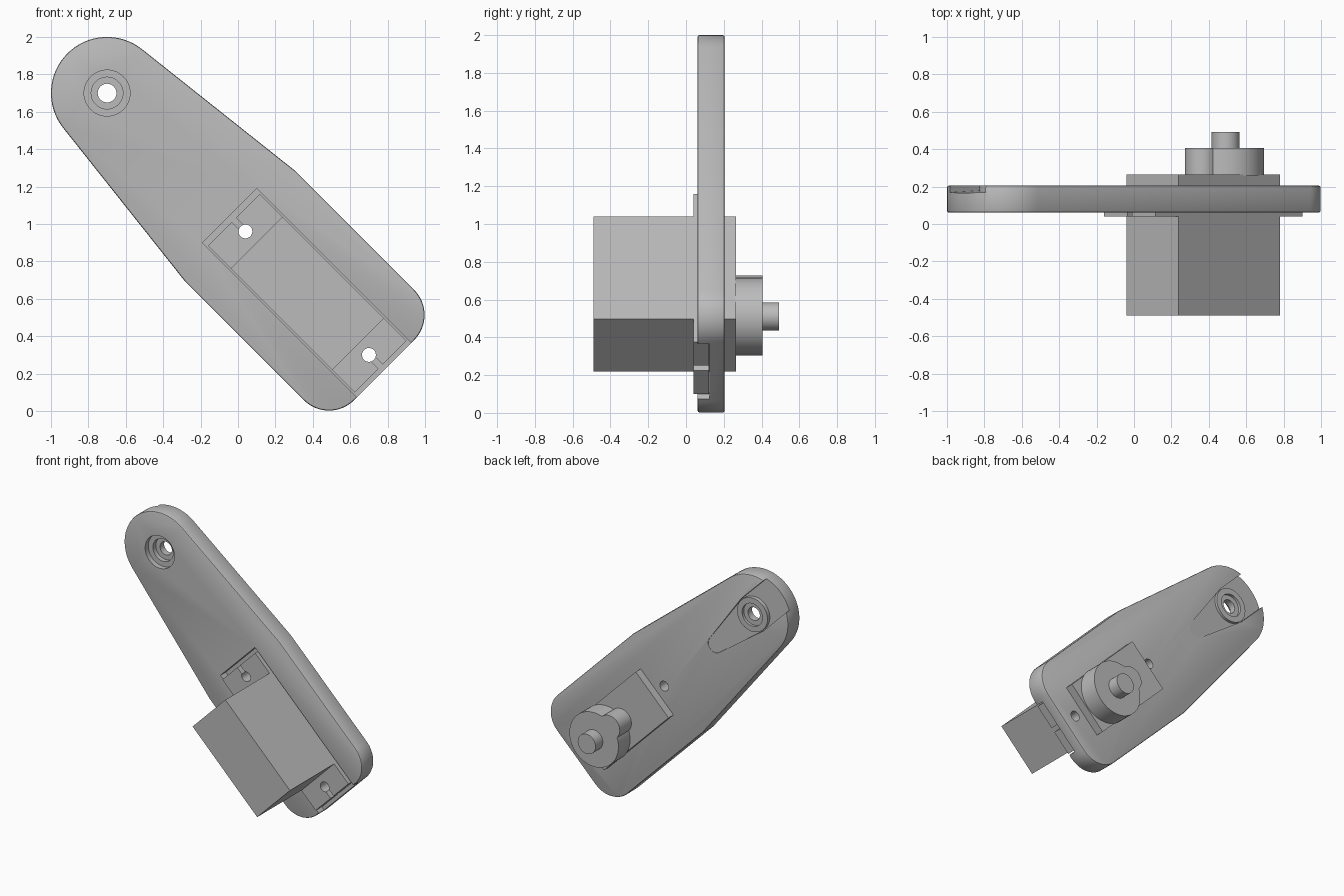
import bpy, bmesh
from math import sin, cos, radians, sqrt, atan2, acos, degrees

cube = bpy.data.objects.get("Cube")
if cube:
    bpy.data.objects.remove(cube, do_unlink=True)

grey = bpy.data.materials.new("plain_grey")
grey.use_nodes = True
grey.diffuse_color = (0.5, 0.5, 0.5, 1)
grey.node_tree.nodes["Principled BSDF"].inputs["Base Color"].default_value = (0.5, 0.5, 0.5, 1)


def place(u, v, y):
    """u runs down the arm from the pivot, v across it, y is depth."""
    return (-0.7 + (u + v) / sqrt(2), y, 1.7 + (v - u) / sqrt(2))


def arc(u, v, r, a0, a1, n=24):
    angles = [radians(a0 + (a1 - a0) * i / n) for i in range(n + 1)]
    return [(u + r * cos(a), v + r * sin(a)) for a in angles]


def prism(name, outline, front, back):
    """Extrude an outline in depth; front may be a function of u."""
    bm = bmesh.new()
    depth = front if callable(front) else lambda u: front
    a = [bm.verts.new(place(u, v, depth(u))) for u, v in outline]
    b = [bm.verts.new(place(u, v, back)) for u, v in outline]
    bm.faces.new(a)
    bm.faces.new(b)
    for i in range(len(a)):
        j = (i + 1) % len(a)
        bm.faces.new((a[i], a[j], b[j], b[i]))
    bmesh.ops.recalc_face_normals(bm, faces=bm.faces)
    mesh = bpy.data.meshes.new(name)
    bm.to_mesh(mesh)
    bm.free()
    mesh.materials.append(grey)
    ob = bpy.data.objects.new(name, mesh)
    bpy.context.collection.objects.link(ob)
    return ob


def box(name, u0, u1, half, front, back):
    return prism(name, [(u0, -half), (u1, -half), (u1, half), (u0, half)], front, back)


def disc(name, u, r, front, back):
    return prism(name, arc(u, 0, r, 0, 360, 48)[:-1], front, back)


def activate(ob):
    bpy.ops.object.select_all(action='DESELECT')
    ob.select_set(True)
    bpy.context.view_layer.objects.active = ob


def combine(ob, other, operation='DIFFERENCE'):
    activate(ob)
    mod = ob.modifiers.new("combine", 'BOOLEAN')
    mod.operation, mod.solver, mod.object = operation, 'EXACT', other
    bpy.ops.object.modifier_apply(modifier=mod.name)
    bpy.data.objects.remove(other, do_unlink=True)


FRONT, BACK = 0.061, 0.205
BODY0, BODY1, HALF = 1.13, 1.898, 0.195
SCREWS = (1.046, 1.98)
GEAR = 1.683

# Arm plate: round pivot end tapering out to a rounded square end
knee_u, knee_v, end, corner = 1.004, 0.417, 2.095, 0.19
tangent = degrees(atan2(knee_v, knee_u) + acos(0.3 / sqrt(knee_u ** 2 + knee_v ** 2)))
cu, cv = end - corner, knee_v - corner
outline = (arc(0, 0, 0.3, tangent, 360 - tangent, 32) + [(knee_u, -knee_v)]
           + arc(cu, -cv, corner, -90, 0, 16) + arc(cu, cv, corner, 0, 90, 16)
           + [(knee_u, knee_v)])
plate = prism("arm_plate", outline, FRONT, BACK)
activate(plate)
bevel = plate.modifiers.new("bevel", 'BEVEL')
bevel.width, bevel.segments, bevel.limit_method = 0.01, 2, 'ANGLE'
bevel.angle_limit = radians(40)
bpy.ops.object.modifier_apply(modifier=bevel.name)

# Front pocket for the motor flange, open at the square end
combine(plate, box("pocket_cutter", 0.926, 2.3, 0.205, -0.1, 0.125))
for u in SCREWS:
    combine(plate, disc("screw_cutter", u, 0.037, -0.1, 0.4))

# Sloping horn recess on the back, open at the round end
horn = ([(-0.5, -0.135), (0, -0.135)] + arc(0.44, 0, 0.06, -80, 80, 12)
        + [(0, 0.135), (-0.5, 0.135)])
combine(plate, prism("horn_cutter", horn, lambda u: 0.168 + 0.045 * (u + 0.27), 0.4))

# Pivot boss and its stepped bore
combine(plate, disc("boss", 0, 0.128, 0.15, BACK), 'UNION')
for r, y0, y1 in ((0.123, -0.1, 0.1), (0.085, -0.1, 0.135), (0.05, -0.1, 0.4), (0.085, 0.185, 0.4)):
    combine(plate, disc("bore_cutter", 0, r, y0, y1))

# Motor body passing through the plate
body = box("motor_body", BODY0, BODY1, HALF, -0.49, 0.265)

# Mounting flanges with keyhole slots
for name, u0, u1, hole, sign in (("upper_flange", 0.959, BODY0, SCREWS[0], -1),
                                 ("lower_flange", BODY1, 2.068, SCREWS[1], 1)):
    flange = box(name, u0, u1, HALF, 0.04, 0.122)
    combine(flange, disc("hole_cutter", hole, 0.037, -0.1, 0.4))
    lo, hi = sorted((hole, hole + sign * 0.2))
    combine(flange, box("slot_cutter", lo, hi, 0.017, -0.1, 0.4))

# Gear housing and output shaft on the back
housing = disc("gear_housing", GEAR, 0.206, 0.26, 0.405)
combine(housing, disc("idler_housing", GEAR - 0.18, 0.09, 0.26, 0.405), 'UNION')
shaft = disc("output_shaft", GEAR, 0.075, 0.4, 0.492)

for ob in (plate, housing, shaft):
    activate(ob)
    bpy.ops.object.shade_smooth_by_angle(angle=radians(30))
